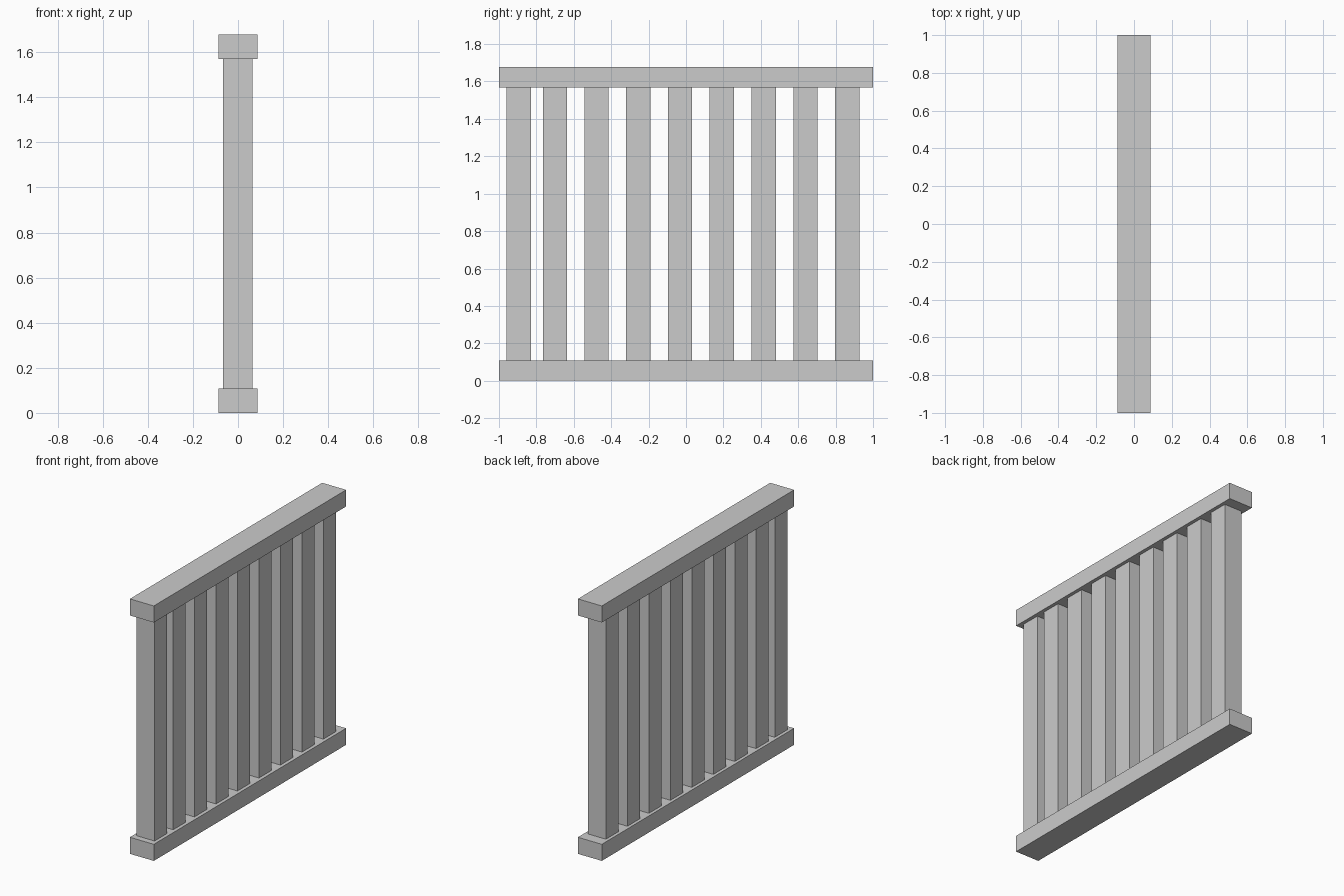
import bpy

if "Cube" in bpy.data.objects:
    bpy.data.objects.remove(bpy.data.objects["Cube"])

RAIL_W, RAIL_H, HEIGHT = 0.174, 0.109, 1.678
BAR = 0.13


def box(name, centre, size):
    bpy.ops.mesh.primitive_cube_add(size=1, location=centre)
    ob = bpy.context.object
    ob.name = name
    ob.scale = size
    bpy.ops.object.transform_apply(location=False, rotation=False, scale=True)
    return ob


# Bottom and top rails
box("bottom_rail", (0, 0, RAIL_H / 2), (RAIL_W, 2, RAIL_H))
box("top_rail", (0, 0, HEIGHT - RAIL_H / 2), (RAIL_W, 2, RAIL_H))

# Square balusters: the first gap is a little narrower than the rest
bar_ys = [-0.894, -0.70] + [-0.479 + 0.2235 * i for i in range(7)]
for i, y in enumerate(bar_ys):
    box(f"baluster_{i + 1}", (-0.001, y, HEIGHT / 2),
        (BAR, BAR, HEIGHT - 2 * RAIL_H))
